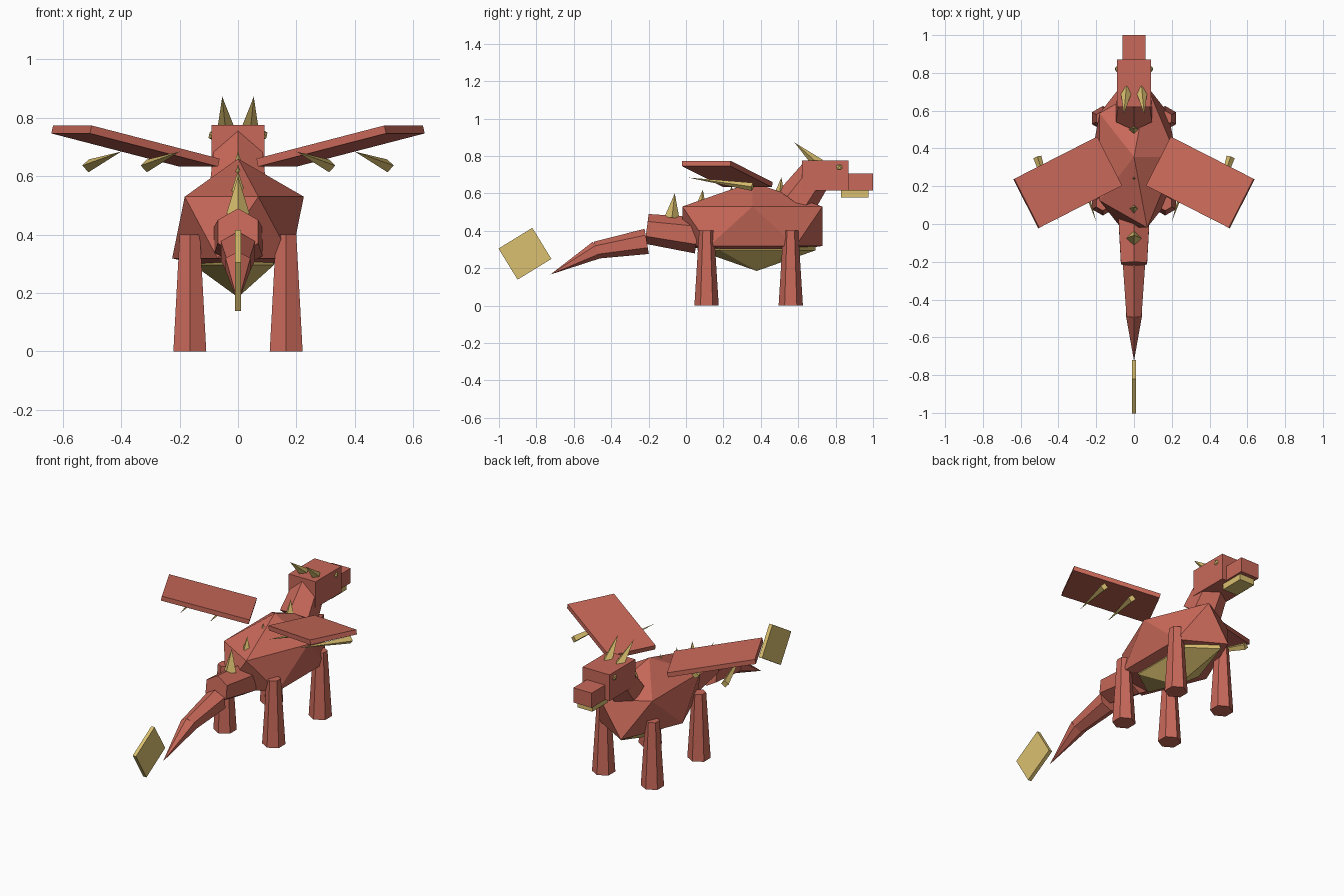
import bpy, bmesh
from math import radians
from mathutils import Matrix, Vector, Euler

if "Cube" in bpy.data.objects:
    bpy.data.objects.remove(bpy.data.objects["Cube"])


def material(name, color):
    m = bpy.data.materials.new(name)
    m.diffuse_color = color
    m.use_nodes = True
    m.node_tree.nodes["Principled BSDF"].inputs["Base Color"].default_value = m.diffuse_color
    return m


RED = material("red_hide", (0.58, 0.14, 0.10, 1))
GOLD = material("gold_horn", (0.71, 0.53, 0.16, 1))


def finish(name, bm, mat):
    bmesh.ops.recalc_face_normals(bm, faces=bm.faces)
    me = bpy.data.meshes.new(name)
    bm.to_mesh(me)
    bm.free()
    me.materials.append(mat)
    ob = bpy.data.objects.new(name, me)
    bpy.context.collection.objects.link(ob)
    return ob


def cone(name, p0, p1, r0, r1, sides, mat):
    """Tapered prism from p0 to p1, with one corner kept in the upright plane."""
    p0, p1 = Vector(p0), Vector(p1)
    z = (p1 - p0).normalized()
    y = z.cross(Vector((1, 0, 0))).normalized()
    x = y.cross(z)
    mtx = Matrix((x, y, z)).transposed().to_4x4()
    mtx.translation = (p0 + p1) / 2
    bm = bmesh.new()
    bmesh.ops.create_cone(bm, cap_ends=True, segments=sides, radius1=r0,
                          radius2=r1, depth=(p1 - p0).length, matrix=mtx)
    bmesh.ops.remove_doubles(bm, verts=bm.verts, dist=1e-5)
    return finish(name, bm, mat)


def box(name, center, size, mat, rot=(0, 0, 0)):
    bm = bmesh.new()
    mtx = (Matrix.Translation(center) @ Euler(rot).to_matrix().to_4x4()
           @ Matrix.Diagonal((*size, 1)))
    bmesh.ops.create_cube(bm, size=1, matrix=mtx)
    return finish(name, bm, mat)


def ball(name, center, radii, mat, bottom=None):
    bm = bmesh.new()
    mtx = Matrix.Translation(center) @ Matrix.Diagonal((*radii, 1))
    bmesh.ops.create_icosphere(bm, subdivisions=1, radius=1, matrix=mtx)
    if bottom is not None:
        min(bm.verts, key=lambda v: v.co.z).co.z = bottom
    return finish(name, bm, mat)


# Body (shallow underside) and belly plate
ball("body", (0, 0.355, 0.424), (0.252, 0.44, 0.236), RED, bottom=0.265)
ball("belly", (0, 0.378, 0.385), (0.17, 0.371, 0.2), GOLD)

# Neck, head, snout and jaw
cone("neck", (0, 0.585, 0.55), (0, 0.70, 0.71), 0.11, 0.09, 6, RED)
box("head", (0, 0.745, 0.695), (0.182, 0.25, 0.16), RED)
box("snout", (0, 0.925, 0.66), (0.124, 0.15, 0.09), RED)
box("jaw", (0, 0.902, 0.598), (0.1, 0.148, 0.038), GOLD)

# Tail segments and tail fin
cone("tail_base", (0, 0.06, 0.375), (0, -0.21, 0.41), 0.097, 0.08, 6, RED)
cone("tail_middle", (0, -0.21, 0.343), (0, -0.485, 0.296), 0.068, 0.046, 6, RED)
cone("tail_tip", (0, -0.475, 0.298), (0, -0.725, 0.166), 0.049, 0, 6, RED)
box("tail_fin", (0, -0.861, 0.277), (0.022, 0.212, 0.195), GOLD, (radians(31.5), 0, 0))

# Back spikes
for i, (y, z) in enumerate([(-0.075, 0.47), (0.075, 0.49), (0.23, 0.51), (0.495, 0.555)]):
    cone(f"back_spike_{i + 1}", (0, y, z), (0, y + 0.015, z + 0.13), 0.04, 0, 4, GOLD)

# Paired parts
for side, s in (("right", 1), ("left", -1)):
    for end, y in (("rear", 0.11), ("front", 0.56)):
        cone(f"{end}_leg_{side}", (s * 0.165, y, 0), (s * 0.165, y, 0.4), 0.065, 0.04, 6, RED)
    cone(f"horn_{side}", (s * 0.04, 0.71, 0.755), (s * 0.054, 0.58, 0.872), 0.032, 0, 4, GOLD)
    ball(f"eye_{side}", (s * 0.083, 0.82, 0.74), (0.02, 0.02, 0.02), GOLD)
    box(f"wing_{side}", (s * 0.351, 0.22, 0.703), (0.505, 0.291, 0.028), RED,
        (0, s * radians(-13), s * radians(-27)))
    for i, x in enumerate((0.2, 0.4)):
        cone(f"wing_spike_{side}_{i + 1}", (s * (x + 0.112), 0.355, 0.635),
             (s * x, 0.012, 0.684), 0.022, 0, 4, GOLD)
